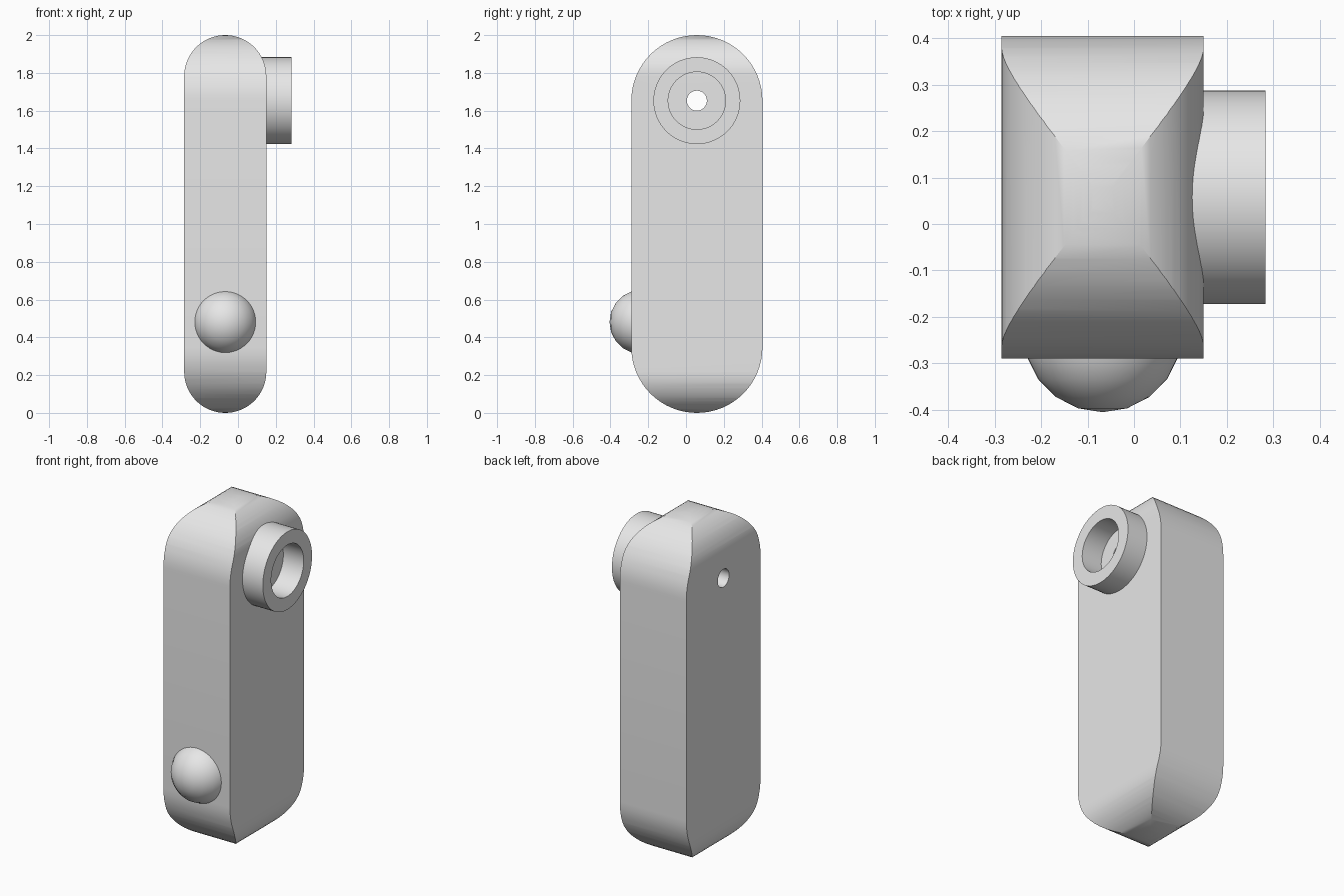
import bpy, bmesh, math
from mathutils import Matrix, Vector

cube = bpy.data.objects.get("Cube")
if cube:
    bpy.data.objects.remove(cube, do_unlink=True)

CX, CY = -0.0675, 0.0575      # body centre
HALF_X, HALF_Y = 0.2175, 0.347
LENS_Z = 2 - HALF_Y

grey = bpy.data.materials.new("light_grey")
grey.use_nodes = True
grey.diffuse_color = (0.8, 0.8, 0.8, 1)
grey.node_tree.nodes["Principled BSDF"].inputs["Base Color"].default_value = (0.8, 0.8, 0.8, 1)


def finish(name, bm):
    bmesh.ops.recalc_face_normals(bm, faces=bm.faces)
    mesh = bpy.data.meshes.new(name)
    bm.to_mesh(mesh)
    bm.free()
    mesh.materials.append(grey)
    obj = bpy.data.objects.new(name, mesh)
    bpy.context.collection.objects.link(obj)
    return obj


def activate(obj):
    bpy.ops.object.select_all(action='DESELECT')
    obj.select_set(True)
    bpy.context.view_layer.objects.active = obj


def smooth(obj):
    activate(obj)
    bpy.ops.object.shade_smooth_by_angle(angle=math.radians(30))


def stadium_prism(name, radius, place, depth, steps=32):
    """Upright rounded slab: place(u, z) gives a point, depth extrudes it."""
    bm = bmesh.new()
    verts = []
    for zc, start in ((2 - radius, 0), (radius, math.pi)):
        for i in range(steps + 1):
            a = start + math.pi * i / steps
            verts.append(bm.verts.new(place(radius * math.cos(a), zc + radius * math.sin(a))))
    face = bm.faces.new(verts)
    side = bmesh.ops.extrude_face_region(bm, geom=[face])["geom"]
    bmesh.ops.translate(bm, vec=depth, verts=[v for v in side if isinstance(v, bmesh.types.BMVert)])
    return finish(name, bm)


def boolean(obj, cutter, operation):
    mod = obj.modifiers.new("cut", 'BOOLEAN')
    mod.operation, mod.solver, mod.object = operation, 'EXACT', cutter
    activate(obj)
    bpy.ops.object.modifier_apply(modifier=mod.name)
    bpy.data.objects.remove(cutter, do_unlink=True)


# Body: two crossed rounded slabs intersected
body = stadium_prism("body", HALF_X, lambda u, z: (CX + u, -1, z), Vector((0, 2, 0)))
slab = stadium_prism("side_slab", HALF_Y, lambda u, z: (-1, CY + u, z), Vector((2, 0, 0)))
boolean(body, slab, 'INTERSECT')

# Small hole drilled through the body
bm = bmesh.new()
bmesh.ops.create_cone(bm, cap_ends=True, segments=32, radius1=0.053, radius2=0.053, depth=2,
                      matrix=Matrix.Translation((0, CY, LENS_Z)) @ Matrix.Rotation(math.pi / 2, 4, 'Y'))
boolean(body, finish("drill", bm), 'DIFFERENCE')
smooth(body)

# Raised ring on the left side
bm = bmesh.new()
section = [(0.11, 0.152), (0.283, 0.152), (0.283, 0.23), (0.11, 0.23)]
verts = [bm.verts.new((x, CY, LENS_Z + r)) for x, r in section]
edges = [bm.edges.new((verts[i], verts[(i + 1) % 4])) for i in range(4)]
bmesh.ops.spin(bm, geom=verts + edges, cent=(0, CY, LENS_Z), axis=(1, 0, 0),
               angle=2 * math.pi, steps=64, use_merge=True)
bmesh.ops.remove_doubles(bm, verts=bm.verts, dist=0.0001)
smooth(finish("side_ring", bm))

# Domed button low on the front
bm = bmesh.new()
bmesh.ops.create_uvsphere(bm, u_segments=48, v_segments=10, radius=0.171,
                          matrix=Matrix.Translation((CX, -0.234, 0.481)) @ Matrix.Rotation(math.pi / 2, 4, 'X'))
smooth(finish("front_button", bm))
